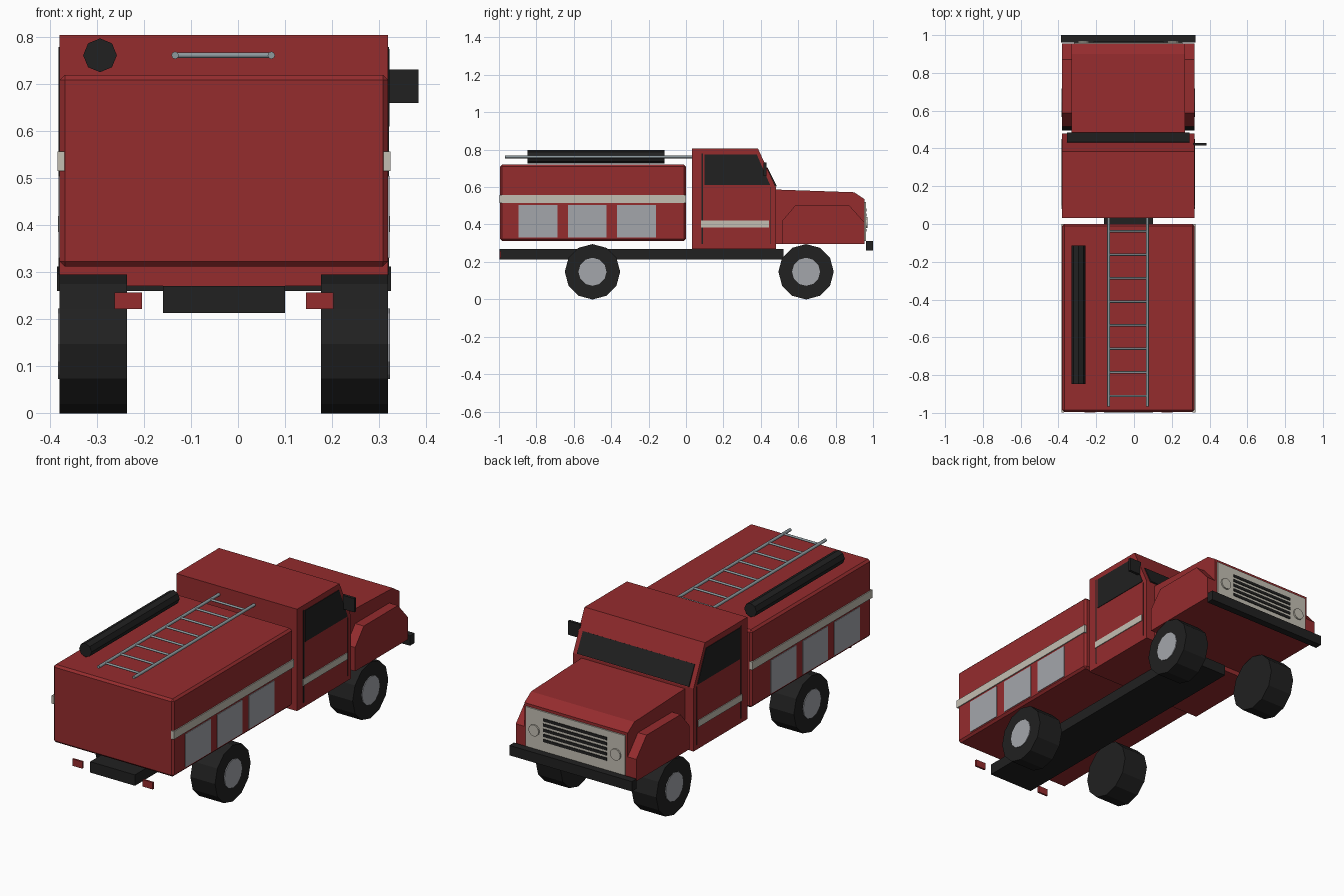
import bpy, bmesh, math
from mathutils import Vector

cube = bpy.data.objects.get("Cube")
if cube:
    bpy.data.objects.remove(cube, do_unlink=True)

CX = -0.03      # centre line of the truck
HALF = 0.35     # half the body width


def material(name, rgb):
    m = bpy.data.materials.new(name)
    m.use_nodes = True
    m.diffuse_color = (*rgb, 1)
    bsdf = next(n for n in m.node_tree.nodes if n.type == 'BSDF_PRINCIPLED')
    bsdf.inputs["Base Color"].default_value = (*rgb, 1)
    return m


RED = material("fire red", (0.30, 0.025, 0.027))
BLACK = material("black", (0.015, 0.015, 0.015))
CREAM = material("cream", (0.55, 0.52, 0.45))
SILVER = material("silver grey", (0.37, 0.38, 0.41))
STEEL = material("ladder steel", (0.27, 0.32, 0.34))


def finish(name, bm, mat):
    bmesh.ops.recalc_face_normals(bm, faces=bm.faces)
    mesh = bpy.data.meshes.new(name)
    bm.to_mesh(mesh)
    bm.free()
    mesh.materials.append(mat)
    ob = bpy.data.objects.new(name, mesh)
    bpy.context.collection.objects.link(ob)
    return ob


def box(name, x, y, z, mat, bevel=0):
    """Box from (min, max) pairs."""
    bm = bmesh.new()
    bmesh.ops.create_cube(bm, size=1)
    for v in bm.verts:
        v.co = [(a + b) / 2 + c * (b - a) for c, (a, b) in zip(v.co, (x, y, z))]
    ob = finish(name, bm, mat)
    if bevel:
        mod = ob.modifiers.new("edge", 'BEVEL')
        mod.width, mod.segments = bevel, 1
    return ob


def prism(name, x, profile, mat):
    """Side profile of (y, z) points extruded across x."""
    bm = bmesh.new()
    face = bm.faces.new([bm.verts.new((x[0], y, z)) for y, z in profile])
    out = bmesh.ops.extrude_face_region(bm, geom=[face])
    for v in out["geom"]:
        if isinstance(v, bmesh.types.BMVert):
            v.co.x = x[1]
    return finish(name, bm, mat)


def rod(name, start, end, radius, sides, mat, smooth=False):
    a, b = Vector(start), Vector(end)
    bm = bmesh.new()
    bmesh.ops.create_cone(bm, cap_ends=True, segments=sides, radius1=radius,
                          radius2=radius, depth=(b - a).length)
    spin = (b - a).to_track_quat('Z', 'Y')
    for v in bm.verts:
        v.co = spin @ v.co + (a + b) / 2
    if smooth:
        for f in bm.faces:
            f.smooth = len(f.verts) == 4
    return finish(name, bm, mat)


def side(s, a, b):
    """x range between two distances from the centre line, on side s."""
    return tuple(sorted((CX + s * a, CX + s * b)))


full = side(1, -HALF, HALF)

# Chassis, bumper and rear body
box("chassis", (-0.16, 0.10), (-0.998, 0.52), (0.213, 0.27), BLACK)
box("front_bumper", side(1, -0.356, 0.356), (0.962, 1.0), (0.26, 0.312), BLACK)
box("rear_body", full, (-0.995, 0.0), (0.312, 0.72), RED, 0.011)

# Cab with sloping windscreen
prism("cab", full, [(0.033, 0.27), (0.033, 0.805), (0.385, 0.805),
                    (0.48, 0.6), (0.48, 0.27)], RED)
prism("windscreen", side(1, -0.325, 0.325),
      [(0.425, 0.7), (0.435, 0.705), (0.485, 0.605), (0.475, 0.6)], BLACK)

# Bonnet and grille
prism("bonnet", side(1, -0.3, 0.3), [(0.47, 0.295), (0.47, 0.587), (0.9, 0.572),
                                      (0.955, 0.535), (0.955, 0.295)], RED)
box("grille", side(1, -0.288, 0.288), (0.95, 0.962), (0.312, 0.52), CREAM)
for i in range(5):
    z = 0.362 + i * 0.027
    box("grille_slot", side(1, -0.185, 0.185), (0.958, 0.965), (z, z + 0.015), BLACK)

# Parts found on both sides
for s, label in ((1, "left"), (-1, "right")):
    prism(label + "_fender", side(s, 0.29, HALF),
          [(0.515, 0.295), (0.515, 0.42), (0.587, 0.505), (0.87, 0.505),
           (0.955, 0.41), (0.955, 0.295)], RED)
    prism(label + "_cab_window", side(s, 0.345, 0.353),
          [(0.098, 0.61), (0.098, 0.775), (0.378, 0.775), (0.45, 0.61)], BLACK)
    box(label + "_cab_stripe", side(s, 0.345, 0.354), (0.08, 0.445), (0.385, 0.42), CREAM)
    box(label + "_door_seam", side(s, 0.345, 0.352), (0.083, 0.09), (0.295, 0.78), BLACK)
    box(label + "_front_door_seam", side(s, 0.345, 0.3515), (0.452, 0.455), (0.295, 0.6), BLACK)
    box(label + "_body_stripe", side(s, 0.34, 0.355), (-0.997, 0.0), (0.515, 0.557), CREAM)
    for y in (-0.895, -0.632, -0.368):
        box(label + "_locker", side(s, 0.345, 0.353), (y, y + 0.208), (0.33, 0.505), SILVER)
    box(label + "_tail_light", side(s, 0.175, 0.233), (-0.998, -0.988), (0.221, 0.257), RED)
    lamp = CX + s * 0.237
    rod(label + "_headlight", (lamp, 0.955, 0.41), (lamp, 0.97, 0.41), 0.03, 12, CREAM)
    for end, y in (("rear", -0.5), ("front", 0.642)):
        tyre = rod(f"{label}_{end}_tyre", (CX + s * 0.207, y, 0.147),
                   (CX + s * HALF, y, 0.147), 0.148, 12, BLACK)
        rod(f"{label}_{end}_hub", (CX + s * 0.33, y, 0.147),
            (CX + s * 0.354, y, 0.147), 0.075, 12, SILVER)

# Single door mirror
box("door_mirror", (0.315, 0.385), (0.415, 0.43), (0.66, 0.732), BLACK)

# Roof equipment: ladder and hose tube
RAILS = (-0.134, 0.071)
for x in RAILS:
    rod("ladder_rail", (x, -0.967, 0.762), (x, 0.034, 0.762), 0.008, 8, STEEL, True)
for i in range(8):
    y = -0.91 + i * 0.1245
    rod("ladder_rung", (RAILS[0], y, 0.762), (RAILS[1], y, 0.762), 0.006, 8, STEEL, True)
rod("hose_tube", (-0.294, -0.847, 0.762), (-0.294, -0.115, 0.762), 0.036, 8, BLACK)
